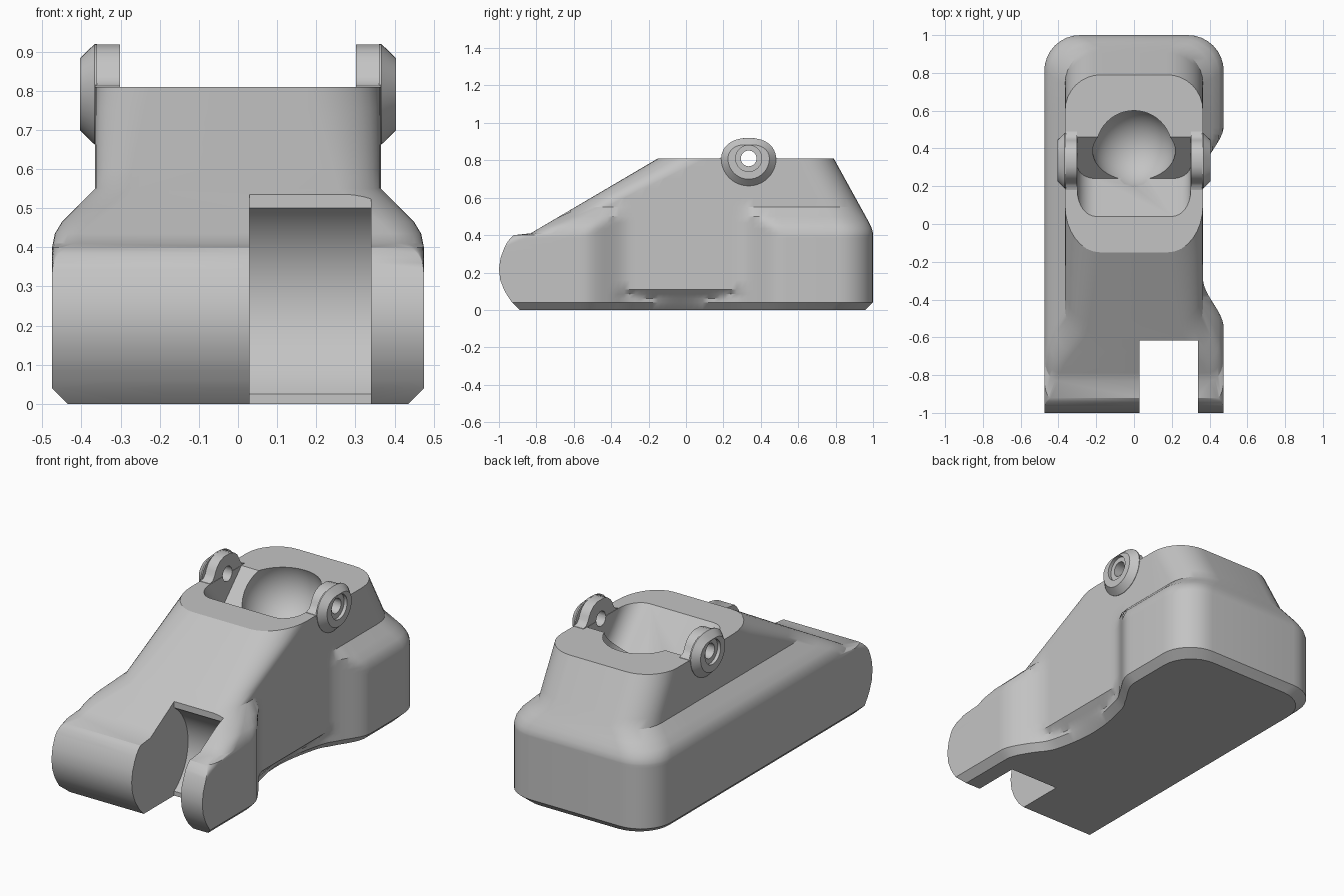
import bpy, bmesh, math
from mathutils import Matrix, Vector

cube = bpy.data.objects.get("Cube")
if cube:
    bpy.data.objects.remove(cube, do_unlink=True)

grey = bpy.data.materials.new("plain grey")
grey.use_nodes = True
grey.diffuse_color = (0.55, 0.55, 0.55, 1)
grey.node_tree.nodes["Principled BSDF"].inputs["Base Color"].default_value = grey.diffuse_color


def make(name, bm):
    bmesh.ops.remove_doubles(bm, verts=bm.verts, dist=1e-5)
    bmesh.ops.recalc_face_normals(bm, faces=bm.faces)
    mesh = bpy.data.meshes.new(name)
    bm.to_mesh(mesh)
    bm.free()
    ob = bpy.data.objects.new(name, mesh)
    bpy.context.collection.objects.link(ob)
    mesh.materials.append(grey)
    return ob


def loft(name, rings):
    """Skin a list of equal-length closed rings and cap both ends."""
    bm = bmesh.new()
    rows = [[bm.verts.new(p) for p in ring] for ring in rings]
    n = len(rows[0])
    for a, b in zip(rows, rows[1:]):
        for i in range(n):
            j = (i + 1) % n
            bm.faces.new((a[i], a[j], b[j], b[i]))
    bm.faces.new(rows[0])
    bm.faces.new(rows[-1])
    return make(name, bm)


def prism(name, profile, x0, x1):
    return loft(name, [[(x, y, z) for y, z in profile] for x in (x0, x1)])


def cylinder(name, radius, x0, x1):
    ring = [(PIN_Y + radius * math.cos(a), PIN_Z + radius * math.sin(a))
            for a in (math.tau * i / 32 for i in range(32))]
    return prism(name, ring, x0, x1)


def cut(ob, cutters):
    bpy.context.view_layer.objects.active = ob
    for c in cutters:
        c.hide_render = True
        mod = ob.modifiers.new("cut", 'BOOLEAN')
        mod.operation, mod.solver, mod.object = 'DIFFERENCE', 'EXACT', c
        bpy.ops.object.modifier_apply(modifier=mod.name)


def smooth(ob, angle):
    bpy.ops.object.select_all(action='DESELECT')
    ob.select_set(True)
    bpy.context.view_layer.objects.active = ob
    bpy.ops.object.shade_smooth_by_angle(angle=math.radians(angle))


def interp(table, z):
    for (z0, v0), (z1, v1) in zip(table, table[1:]):
        if z <= z1:
            return v0 + (v1 - v0) * (z - z0) / (z1 - z0)
    return table[-1][1]


def ease(a, b, t):
    t = min(max((t - a) / (b - a), 0), 1)
    return t * t * (3 - 2 * t)


# Housing shape by height: half width, back and front limits
PIN_Y, PIN_Z, TOP = 0.335, 0.81, 0.81
WIDTH = [(0, .435), (.04, .475), (.40, .475), (.435, .468), (.465, .45), (.55, .365), (TOP, .365)]
BACK = [(0, .96), (.04, 1), (.42, 1), (.46, .983), (TOP, .79)]
FRONT = [(0, -.89), (.04, -.93), (.1, -.97), (.16, -.993), (.22, -1), (.28, -.991),
         (.33, -.972), (.36, -.957), (.385, -.938), (.4, -.92), (.41, -.83), (TOP, -.15)]
LEVELS = [0, .04, .06, .085, .11, .16, .22, .28, .33, .345, .36, .375, .385, .4, .41,
          .435, .465, .5, .55, .6, .65, .7, .755, TOP]
SIDE_YS = [-.6 + .03 * i for i in range(40)]


def waist(y, z):
    """Inward step along one side, with an undercut near the base."""
    x = .475 - .11 * (ease(-.55, -.29, y) - ease(.27, .52, y))
    if -.39 < y < .33:
        dip = .065 * math.cos(math.pi * (y + .03) / .72)
        x -= max(0, min(dip, .11 - z))
    return x - max(0, .04 - z)


def outline(z):
    w, back, front = interp(WIDTH, z), interp(BACK, z), interp(FRONT, z)
    t = min(max((z - .335) / .075, 0), 1)
    if z <= .41:
        rx, ry = .07 * (1 - math.sqrt(1 - t * t)), .12 * t
    else:
        k = (z - .41) / (TOP - .41)
        rx, ry = .07 + .115 * k, .1 + .15 * k
    r = .19

    def half(side):
        pts = []
        for i in range(9):
            a = math.pi / 2 * i / 8
            pts.append((w - rx + rx * math.sin(a), front + ry - ry * math.cos(a)))
        for y in SIDE_YS:
            y = min(max(y, front + ry), back - r)
            pts.append((min(w, waist(y, z)) if side > 0 else w, y))
        for i in range(9):
            a = math.pi / 2 * i / 8
            pts.append((w - r + r * math.cos(a), back - r + r * math.sin(a)))
        return [(side * x, y, z) for x, y in pts]

    return half(1) + half(-1)[::-1]


housing = loft("housing", [outline(z) for z in LEVELS])

# Front notch with a hollow curved back wall
arc = [(-.78 + .288 * math.cos(a), .2625 + .288 * math.sin(a))
       for a in (-.97 + 1.94 * i / 20 for i in range(21))]
notch = prism("notch_cutter", [(-1.2, -.1), (-.62, -.1)] + arc + [(-.615, .7), (-1.2, .7)], .03, .34)

# Angled trough between the lugs, rounded at its front corners
trough = prism("trough_cutter", [(-.042, .9), (.24, .59), (.55, .9)], -.3, .3)
bm = bmesh.new()
bm.from_mesh(trough.data)
corners = [e for e in bm.edges
           if abs(e.verts[0].co.x - e.verts[1].co.x) < .01
           and min(v.co.y for v in e.verts) < 0 and max(v.co.y for v in e.verts) < .3]
bmesh.ops.bevel(bm, geom=corners, offset=.1, segments=8, profile=.5, affect='EDGES')
bm.to_mesh(trough.data)
bm.free()

# Round bowl sunk into the trough
bm = bmesh.new()
bmesh.ops.create_uvsphere(bm, u_segments=48, v_segments=32, radius=.22,
                          matrix=Matrix.Translation(Vector((0, .4, .72))))
bowl = make("bowl_cutter", bm)

pin = cylinder("pin_cutter", .042, -.6, .6)
cut(housing, [notch, trough, bowl, pin])
smooth(housing, 28)

# Hinge lugs: upright tab plus tapered boss, drilled and counterbored
half_tab = [(.16, .8), (.155, .812), (.13, .82), (.114, .84), (.106, .86), (.09, .885),
            (.065, .905), (.03, .918)]
tab_profile = [(PIN_Y + y, z) for y, z in half_tab] + [(PIN_Y - y, z) for y, z in half_tab[::-1]]


def boss_ring(x, shrink):
    ring = []
    for i in range(40):
        a = math.tau * i / 40
        r = .147 - .038 * max(0, math.sin(a)) ** 2 - shrink
        ring.append((x, PIN_Y + r * math.cos(a), PIN_Z + r * math.sin(a)))
    return ring


cutters = [notch, trough, bowl, pin]
for side, word in ((1, "left"), (-1, "right")):
    bore = cylinder("bore_cutter", .07, side * .385, side * .6)
    tab = prism(word + "_hinge_tab", tab_profile, side * .302, side * .366)
    boss = loft(word + "_hinge_boss", [boss_ring(side * .36, 0), boss_ring(side * .367, 0),
                                       boss_ring(side * .404, .036)])
    cut(tab, [pin])
    cut(boss, [pin, bore])
    smooth(tab, 35)
    smooth(boss, 25)
    cutters.append(bore)

for c in cutters:
    bpy.data.objects.remove(c, do_unlink=True)
